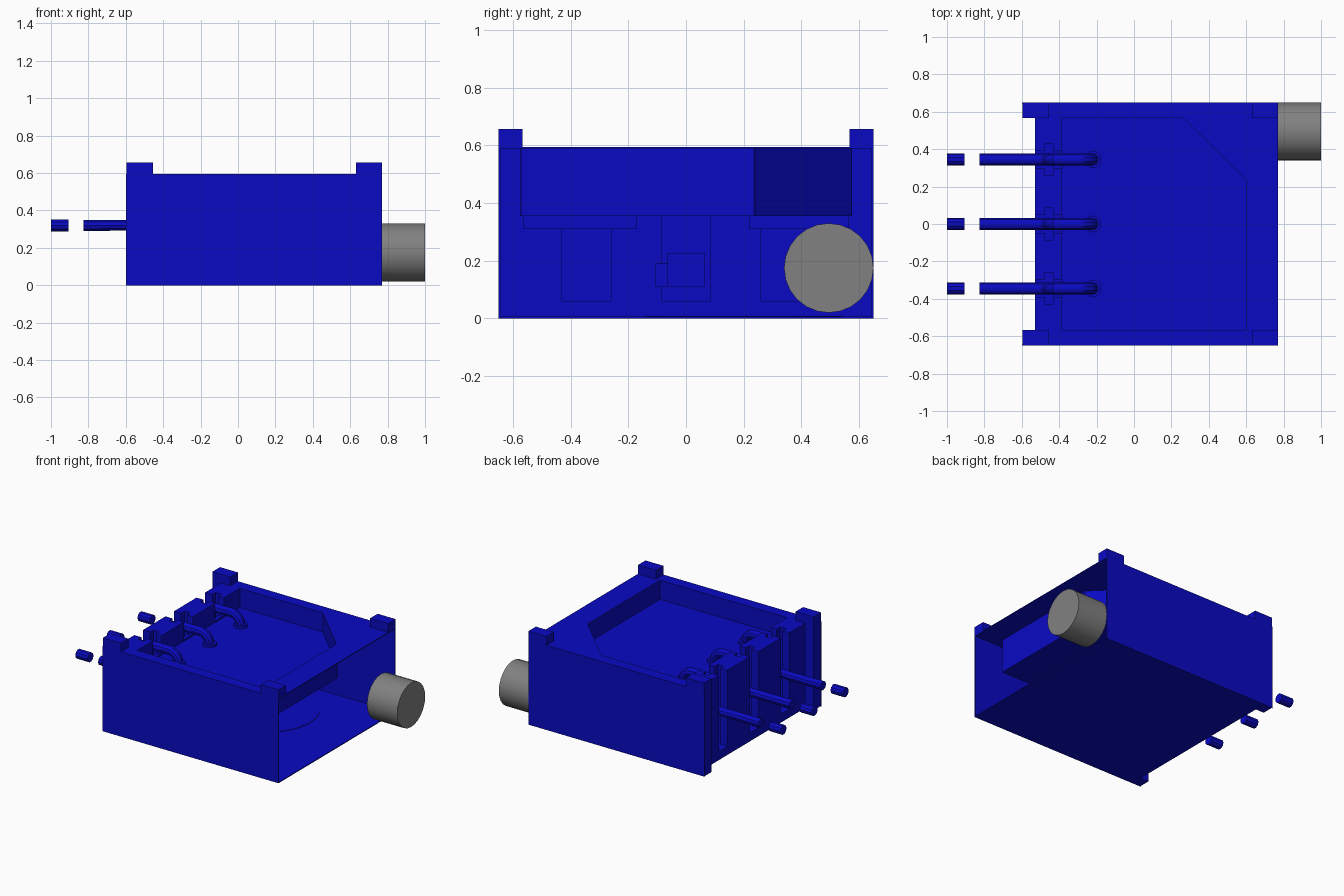
import bpy, bmesh, math
from mathutils import Matrix

if "Cube" in bpy.data.objects:
    bpy.data.objects.remove(bpy.data.objects["Cube"])


def material(name, color):
    m = bpy.data.materials.new(name)
    m.use_nodes = True
    m.diffuse_color = color
    m.node_tree.nodes["Principled BSDF"].inputs["Base Color"].default_value = color
    return m


BLUE = material("deep blue", (0.003, 0.003, 0.55, 1))
GREY = material("mid grey", (0.22, 0.22, 0.22, 1))


def finish(name, bm, mat):
    bmesh.ops.recalc_face_normals(bm, faces=bm.faces)
    me = bpy.data.meshes.new(name)
    bm.to_mesh(me)
    bm.free()
    me.materials.append(mat)
    ob = bpy.data.objects.new(name, me)
    bpy.context.collection.objects.link(ob)
    return ob


def boxes(name, spans, mat=BLUE):
    """One object from (x0, x1, y0, y1, z0, z1) spans."""
    bm = bmesh.new()
    for x0, x1, y0, y1, z0, z1 in spans:
        mtx = Matrix.Translation(((x0 + x1) / 2, (y0 + y1) / 2, (z0 + z1) / 2))
        bmesh.ops.create_cube(bm, size=1, matrix=mtx @ Matrix.Diagonal((x1 - x0, y1 - y0, z1 - z0, 1)))
    return finish(name, bm, mat)


def prism(name, outline, z0, z1):
    bm = bmesh.new()
    face = bm.faces.new([bm.verts.new((x, y, z0)) for x, y in outline])
    top = bmesh.ops.extrude_face_region(bm, geom=[face])["geom"]
    bmesh.ops.translate(bm, vec=(0, 0, z1 - z0), verts=[v for v in top if isinstance(v, bmesh.types.BMVert)])
    return finish(name, bm, BLUE)


def cylinder(name, r, depth, sides, mtx, mat=BLUE):
    bm = bmesh.new()
    bmesh.ops.create_cone(bm, cap_ends=True, segments=sides, radius1=r, radius2=r, depth=depth, matrix=mtx)
    return finish(name, bm, mat)


def smooth(ob):
    bpy.ops.object.select_all(action='DESELECT')
    ob.select_set(True)
    bpy.context.view_layer.objects.active = ob
    bpy.ops.object.shade_smooth_by_angle(angle=math.radians(35))


# Outer shell, open at the +x end
T = 0.006
RIM = 0.595
boxes("floor_plate", [(-0.53, 0.77, -0.65, 0.65, 0, T)])
boxes("front_wall", [(-0.6, 0.77, -0.65, -0.65 + T, 0, RIM)])
boxes("back_wall", [(-0.6, 0.77, 0.65 - T, 0.65, 0, RIM)])
cylinder("floor_disc", 0.34, 0.004, 48, Matrix.Translation((0.08, 0.2, T + 0.001)))

# Corner columns and raised corner posts
columns, posts = [], []
for y0, y1 in ((-0.65, -0.567), (0.567, 0.65)):
    columns.append((-0.595, -0.53, y0, y1, 0, RIM))
    posts += [(-0.595, -0.455, y0, y1, RIM - T, 0.657), (0.63, 0.77, y0, y1, RIM - T, 0.657)]
boxes("corner_columns", columns)
boxes("corner_posts", posts)

# Recessed tray with one cut corner
tray = [(-0.385, -0.57), (0.6, -0.57), (0.6, 0.235), (0.26, 0.57), (-0.385, 0.57)]
prism("tray_floor", tray, 0.355, 0.46)
for i, (a, b) in enumerate(zip(tray[:4], tray[1:])):
    dx, dy = b[0] - a[0], b[1] - a[1]
    n = math.hypot(dx, dy)
    ox, oy = dy / n * T, -dx / n * T
    prism("tray_wall_%d" % (i + 1), [a, b, (b[0] + ox, b[1] + oy), (a[0] + ox, a[1] + oy)], 0.355, RIM - T)

# Flat rim between the tray and the shell
inner = [(-0.53, -0.57), (0.6, -0.57), (0.6, 0.235), (0.26, 0.57), (-0.53, 0.57)]
outer = [(-0.53, -0.65), (0.77, -0.65), (0.77, 0.235), (0.77, 0.65), (-0.53, 0.65)]
for i in range(4):
    prism("rim_%d" % (i + 1), [inner[i], outer[i], outer[i + 1], inner[i + 1]], RIM - T, RIM)

# Ledges under the tray
boxes("under_tray_ledges", [(-0.385, 0.3, -0.565, -0.17, 0.31, 0.355),
                            (-0.385, 0.1, 0.22, 0.565, 0.31, 0.355)])

# Slotted end wall: full blocks between the slots, lips narrowing each slot
PINS = (-0.345, 0, 0.345)
X0, X1, WIDE, NARROW = -0.53, -0.385, 0.085, 0.048
edges = [-0.645] + [p + s * WIDE for p in PINS for s in (-1, 1)] + [0.645]
blocks = [(X0, X1, edges[i], edges[i + 1], 0, RIM) for i in range(0, 8, 2)]
boxes("end_wall_blocks", blocks)
lips, sills, backs = [], [], []
for p in PINS:
    for y0, y1 in ((p - WIDE, p - NARROW), (p + NARROW, p + WIDE)):
        lips += [(X0, -0.475, y0, y1, 0.06, RIM), (-0.43, X1, y0, y1, 0.46, RIM)]
    sills.append((X0, X1, p - WIDE, p + WIDE, 0, 0.06))
    backs.append((-0.43, X1 - 0.012, p - WIDE, p + WIDE, 0.06, 0.46))
boxes("slot_lips", lips)
boxes("slot_sills", sills)
boxes("slot_backs", backs)

# Small contact block low on the inside of the end wall
boxes("contact_block", [(-0.4, -0.3, -0.065, 0.065, 0.11, 0.225),
                        (-0.4, -0.34, -0.105, -0.065, 0.11, 0.19)])


def wire(name, points, r):
    cu = bpy.data.curves.new(name, 'CURVE')
    cu.dimensions = '3D'
    cu.bevel_depth = r
    cu.bevel_resolution = 3
    cu.use_fill_caps = True
    sp = cu.splines.new('POLY')
    sp.points.add(len(points) - 1)
    for pt, co in zip(sp.points, points):
        pt.co = (*co, 1)
    cu.materials.append(BLUE)
    ob = bpy.data.objects.new(name, cu)
    bpy.context.collection.objects.link(ob)
    bpy.ops.object.select_all(action='DESELECT')
    ob.select_set(True)
    bpy.context.view_layer.objects.active = ob
    bpy.ops.object.convert(target='MESH')
    smooth(bpy.context.view_layer.objects.active)


# Leads: broken-off tip, outer length, and a bend down to a ring in the tray
bend = [(-0.29 + 0.07 * math.sin(a), 0.465 + 0.07 * math.cos(a))
        for a in (math.radians(15 * k) for k in range(7))]
for i, p in enumerate(PINS):
    wire("lead_tip_%d" % (i + 1), [(-1, p, 0.32), (-0.905, p, 0.32)], 0.033)
    path = [(-0.825, 0.32), (-0.48, 0.32), (-0.455, 0.345), (-0.45, 0.50), (-0.42, 0.535)] + bend + [(-0.22, 0.44)]
    wire("lead_%d" % (i + 1), [(x, p, z) for x, z in path], 0.031)
    smooth(cylinder("lead_ring_%d" % (i + 1), 0.045, 0.02, 20, Matrix.Translation((-0.22, p, 0.467))))

# Round plug at the open end
plug = cylinder("round_plug", 0.155, 0.235, 24,
                Matrix.Translation((0.8825, 0.495, 0.175)) @ Matrix.Rotation(math.pi / 2, 4, 'Y'), GREY)
smooth(plug)
